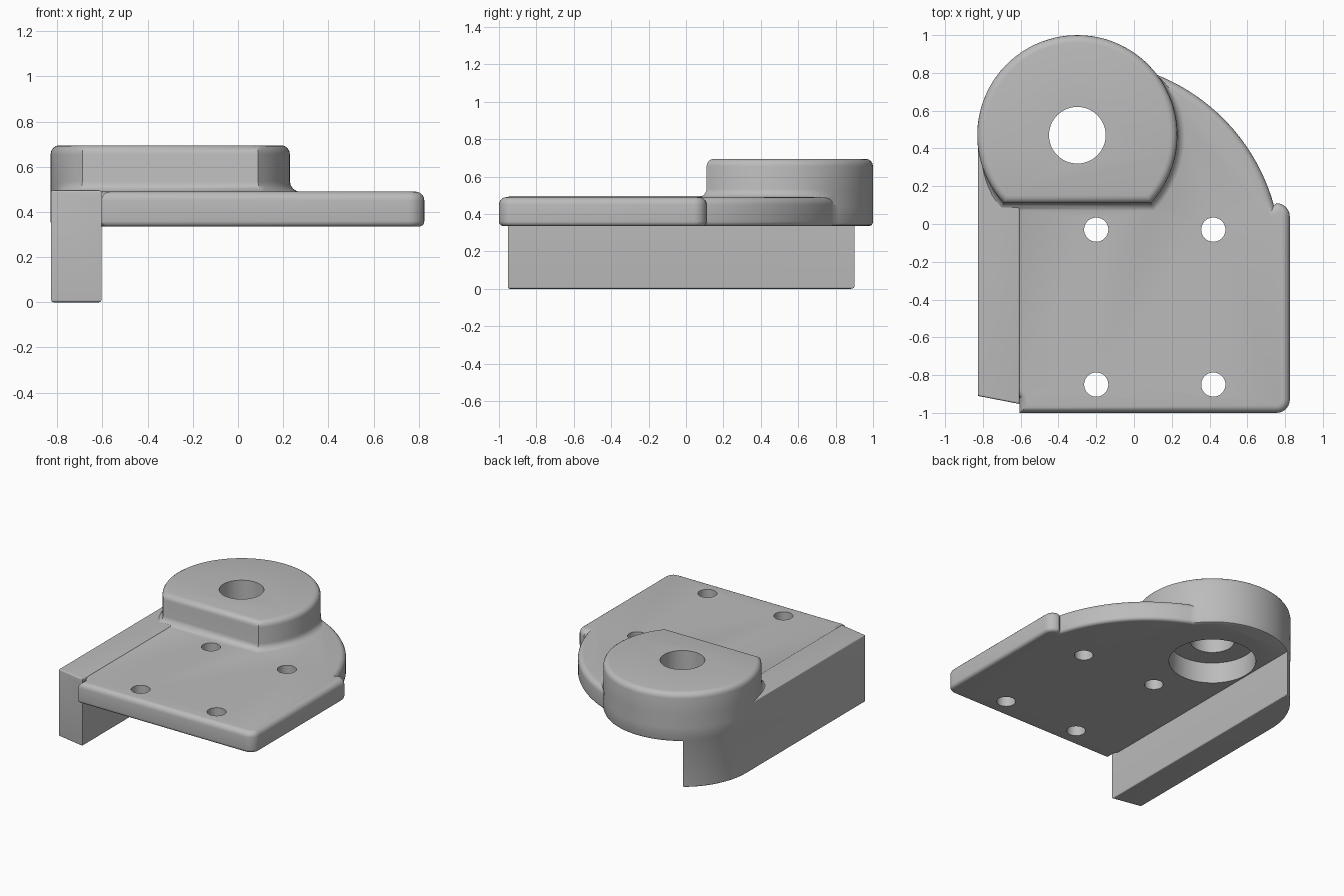
import bpy, bmesh
from math import sin, cos, asin, pi, radians

cube = bpy.data.objects.get("Cube")
if cube:
    bpy.data.objects.remove(cube, do_unlink=True)

grey = bpy.data.materials.new("plain_grey")
grey.use_nodes = True
grey.diffuse_color = (0.5, 0.5, 0.5, 1)
grey.node_tree.nodes["Principled BSDF"].inputs["Base Color"].default_value = (0.5, 0.5, 0.5, 1)

CX, CY, R = -0.3, 0.47, 0.53      # boss centre and radius
FLAT = 0.11                       # front flat of the boss
UNDER, TOP = 0.335, 0.49          # plate heights


def arc(cx, cy, r, start, end, steps):
    angles = [radians(start + (end - start) * i / steps) for i in range(steps + 1)]
    return [(cx + r * cos(a), cy + r * sin(a)) for a in angles]


def loft(name, rings):
    """Closed solid through rings of equal point count."""
    bm = bmesh.new()
    loops = [[bm.verts.new(p) for p in ring] for ring in rings]
    n = len(loops[0])
    for low, high in zip(loops, loops[1:]):
        for i in range(n):
            j = (i + 1) % n
            bm.faces.new((low[i], low[j], high[j], high[i]))
    bm.faces.new(loops[0][::-1])
    bm.faces.new(loops[-1])
    bmesh.ops.recalc_face_normals(bm, faces=bm.faces)
    mesh = bpy.data.meshes.new(name)
    bm.to_mesh(mesh)
    bm.free()
    mesh.materials.append(grey)
    obj = bpy.data.objects.new(name, mesh)
    bpy.context.collection.objects.link(obj)
    return obj


def prism(name, outline, z0, z1, round_low=0, round_high=0):
    """Extruded outline with rounded rims."""
    obj = loft(name, [[(x, y, z) for x, y in outline] for z in (z0, z1)])
    bm = bmesh.new()
    bm.from_mesh(obj.data)
    for z, width in ((z0, round_low), (z1, round_high)):
        if width:
            rim = [e for e in bm.edges if all(abs(v.co.z - z) < 1e-5 for v in e.verts)]
            bmesh.ops.bevel(bm, geom=rim, offset=width, segments=5, profile=0.5,
                            affect='EDGES', clamp_overlap=False)
    bm.to_mesh(obj.data)
    bm.free()
    return obj


def combine(target, tool, operation):
    mod = target.modifiers.new(operation.lower(), 'BOOLEAN')
    mod.operation, mod.solver, mod.object = operation, 'EXACT', tool
    bpy.context.view_layer.objects.active = target
    bpy.ops.object.modifier_apply(modifier=mod.name)
    bpy.data.objects.remove(tool, do_unlink=True)


# Base plate with two rounded corners and a sweeping back edge
outline = [(-0.605, -1)]
outline += arc(0.755, -0.93, 0.07, -90, 0, 6)
outline += arc(0.755, 0.04, 0.07, 0, 90, 6)
outline += arc(-0.263, -0.178, 1.041, 15.5, 80, 28)
outline += [(CX, 0.9), (-0.66, 0.68), (-0.66, -0.88), (-0.605, -0.92)]
body = prism("mounting_bracket", outline, UNDER, TOP, 0.025, 0.04)

# Side wall hanging below the plate, its back end following the boss
outline = [(-0.827, -0.91), (-0.605, -0.953)]
outline += arc(CX, CY, R - 0.003, 125.4, 180, 18)
wall = prism("side_wall", outline, 0, 0.496, 0.01, 0.01)


# Round boss with a front flat, rounded top and a fillet onto the plate
def boss_ring(offset, z, steps=64):
    low = -asin((CY - FLAT + offset) / (R + offset))
    ring = []
    for i in range(steps + 1):
        a = low + (pi - 2 * low) * i / steps
        limit = 0.77 if cos(a) > 0 else 0.3
        fade = min(1, max(0, (limit - CY - R * sin(a)) / 0.15))
        r = R + (offset * fade if offset > 0 else offset)
        ring.append((CX + r * cos(a), CY + r * sin(a), z))
    return ring


profile = [(-0.02, UNDER), (-0.006, 0.341), (0, 0.355), (0, 0.44), (0.045, 0.46), (0.045, 0.488)]
profile += [(0.045 * (1 - sin(t)), 0.535 - 0.045 * cos(t)) for t in (pi / 8, pi / 4, 3 * pi / 8, pi / 2)]
profile += [(-0.04 * (1 - cos(t)), 0.655 + 0.04 * sin(t)) for t in (0, pi / 8, pi / 4, 3 * pi / 8, pi / 2)]
boss = loft("boss", [boss_ring(o, z) for o, z in profile])

combine(body, wall, 'UNION')
combine(body, boss, 'UNION')


# Bore, counterbore from below, and four screw holes
def drill(x, y, r, z0, z1):
    cutter = prism("hole_cutter", arc(x, y, r, 0, 352.5, 47), z0, z1)
    cutter.hide_render = True
    combine(body, cutter, 'DIFFERENCE')


drill(CX, CY, 0.15, 0.2, 0.9)
drill(CX, CY, 0.295, 0.2, 0.49)
for x in (-0.2, 0.42):
    for y in (-0.85, -0.03):
        drill(x, y, 0.064, 0.2, 0.6)

bpy.ops.object.select_all(action='DESELECT')
body.select_set(True)
bpy.context.view_layer.objects.active = body
bpy.ops.object.shade_smooth_by_angle(angle=radians(30))
